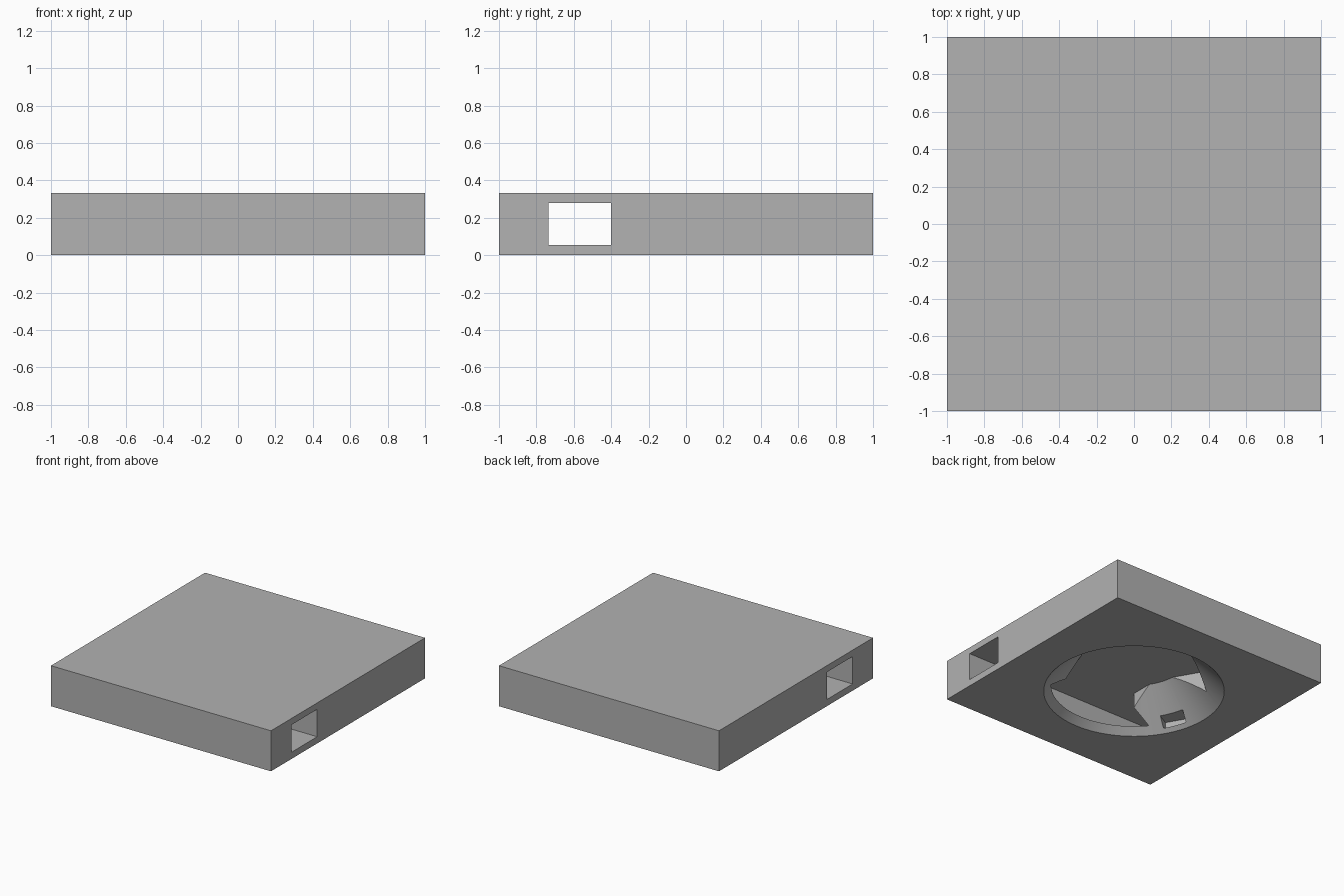
import bpy
import math
from mathutils import Matrix

if "Cube" in bpy.data.objects:
    bpy.data.objects.remove(bpy.data.objects["Cube"], do_unlink=True)

HEIGHT = 0.333
CEILING = 0.28

grey = bpy.data.materials.new("plain_grey")
grey.use_nodes = True
colour = (0.445, 0.445, 0.445, 1)
grey.diffuse_color = colour
grey.node_tree.nodes["Principled BSDF"].inputs["Base Color"].default_value = colour


def box(name, low, high, turn=0):
    """Box between two corners, turned about the centre of the block."""
    bpy.ops.mesh.primitive_cube_add(size=1)
    ob = bpy.context.object
    ob.name = name
    size = [b - a for a, b in zip(low, high)]
    middle = [(a + b) / 2 for a, b in zip(low, high)]
    ob.data.transform(Matrix.Rotation(math.radians(turn), 4, 'Z')
                      @ Matrix.Translation(middle)
                      @ Matrix.Diagonal((*size, 1)))
    ob.data.materials.append(grey)
    return ob


def carve(target, cutter):
    """Subtract the cutter, then remove it."""
    mod = target.modifiers.new(cutter.name, 'BOOLEAN')
    mod.operation = 'DIFFERENCE'
    mod.solver = 'EXACT'
    mod.object = cutter
    bpy.ops.object.select_all(action='DESELECT')
    bpy.context.view_layer.objects.active = target
    target.select_set(True)
    bpy.ops.object.modifier_apply(modifier=mod.name)
    bpy.data.objects.remove(cutter, do_unlink=True)


# Square block
block = box("block", (-1, -1, 0), (1, 1, HEIGHT))

# Tapered round pocket in the underside
bpy.ops.mesh.primitive_cone_add(vertices=96, radius1=0.70, radius2=0.40,
                                depth=CEILING + 0.02,
                                location=(0, 0, (CEILING - 0.02) / 2))
pocket = bpy.context.object
pocket.name = "pocket_cutter"
pocket.data.materials.append(grey)
carve(block, pocket)

# Rectangular tunnel from side to side
carve(block, box("tunnel_cutter", (-1.1, -0.735, 0.055), (1.1, -0.4, CEILING)))

# Wide openings leading out of the pocket: one to the tunnel, one blind
carve(block, box("front_opening_cutter", (-0.335, -0.45, 0.06), (0.335, 0, CEILING)))
carve(block, box("rear_opening_cutter", (-0.36, -0.45, 0.06), (0.36, 0, CEILING), 210))

# Small notch low in the pocket wall
carve(block, box("notch_cutter", (-0.19, -0.69, 0.03), (0, -0.55, 0.1), -60))

# Smooth pocket wall with crisp edges
bpy.ops.object.select_all(action='DESELECT')
bpy.context.view_layer.objects.active = block
block.select_set(True)
bpy.ops.object.shade_smooth_by_angle(angle=math.radians(25))
